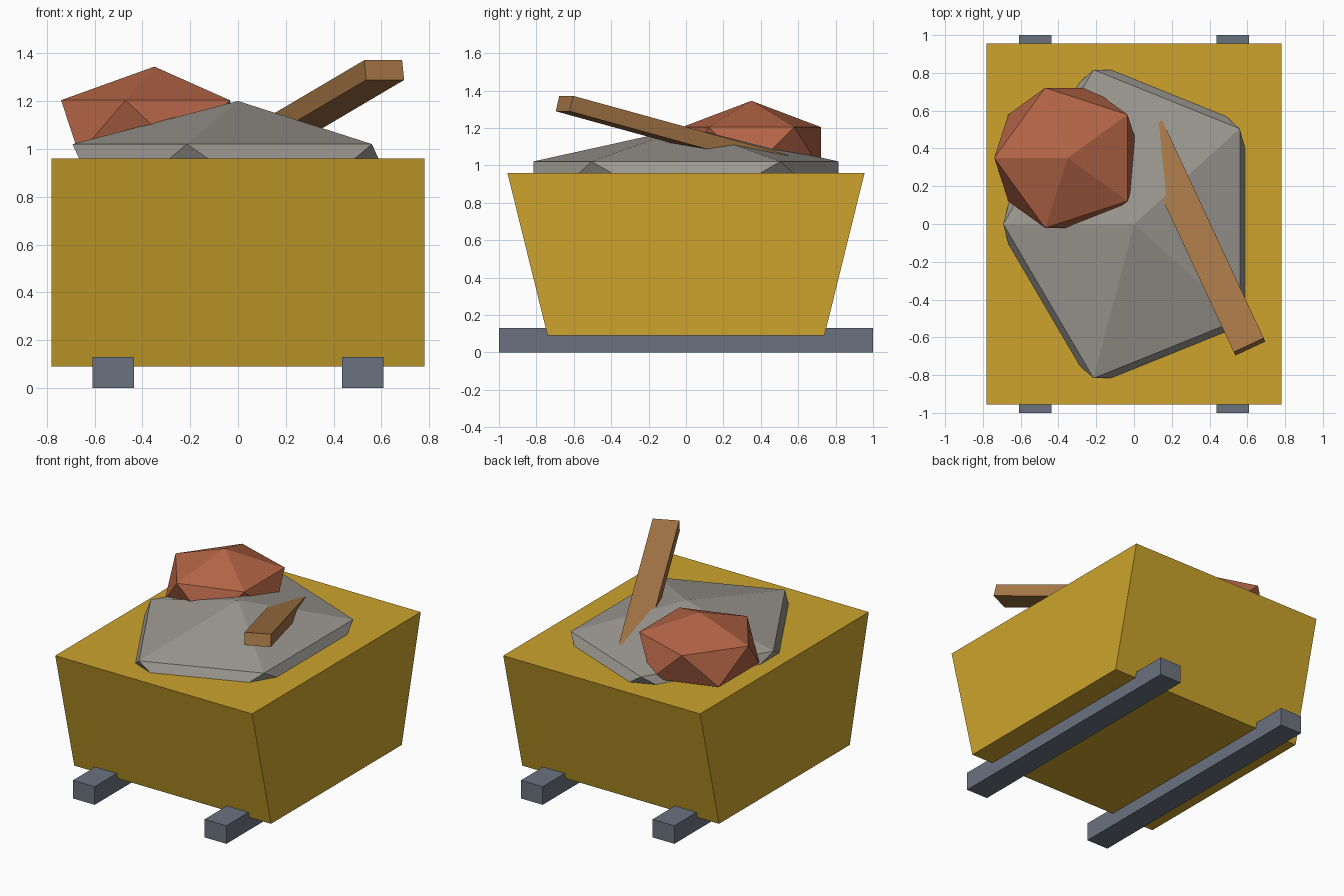
import bpy, bmesh, math
from mathutils import Matrix

if "Cube" in bpy.data.objects:
    bpy.data.objects.remove(bpy.data.objects["Cube"])


def material(name, srgb):
    m = bpy.data.materials.new(name)
    lin = [((c / 255 + 0.055) / 1.055) ** 2.4 for c in srgb]
    m.diffuse_color = (*lin, 1)
    m.use_nodes = True
    m.node_tree.nodes["Principled BSDF"].inputs["Base Color"].default_value = m.diffuse_color
    return m


YELLOW = material("yellow paint", (205, 164, 45))
STEEL = material("blue grey steel", (107, 114, 128))
STONE = material("grey rubble", (156, 152, 145))
BRICK = material("brick red", (180, 101, 70))
WOOD = material("timber brown", (166, 118, 70))


def finish(name, bm, mat):
    bmesh.ops.recalc_face_normals(bm, faces=bm.faces)
    me = bpy.data.meshes.new(name)
    bm.to_mesh(me)
    bm.free()
    me.materials.append(mat)
    ob = bpy.data.objects.new(name, me)
    bpy.context.collection.objects.link(ob)
    return ob


def box(name, size, loc, mat, rot=Matrix()):
    bm = bmesh.new()
    bmesh.ops.create_cube(bm, size=1, matrix=Matrix.Translation(loc) @ rot @ Matrix.Diagonal((*size, 1)))
    return finish(name, bm, mat)


def lump(name, radii, loc, mat):
    # low-poly rock: squashed icosahedron, turned half round
    bm = bmesh.new()
    bmesh.ops.create_icosphere(bm, subdivisions=1, radius=1,
                               matrix=Matrix.Translation(loc) @ Matrix.Rotation(math.pi, 4, 'Z')
                               @ Matrix.Diagonal((*radii, 1)))
    return finish(name, bm, mat)


# skip body: side profile extruded across the width
bm = bmesh.new()
profile = [(-0.74, 0.09), (0.74, 0.09), (0.955, 0.96), (-0.955, 0.96)]
face = bm.faces.new([bm.verts.new((-0.78, y, z)) for y, z in profile])
ext = bmesh.ops.extrude_face_region(bm, geom=[face])
bmesh.ops.translate(bm, vec=(1.56, 0, 0),
                    verts=[g for g in ext["geom"] if isinstance(g, bmesh.types.BMVert)])
# keep the starting side as a closed wall
if not face.is_valid or any(e.is_boundary for e in bm.edges):
    bmesh.ops.holes_fill(bm, edges=[e for e in bm.edges if e.is_boundary])
finish("skip_body", bm, YELLOW)

# ground skids
for side, x in (("left", -0.522), ("right", 0.522)):
    box(side + "_skid", (0.172, 2.0, 0.13), (x, 0, 0.065), STEEL)

# load
lump("rubble_heap", (0.774, 0.96, 0.326), (0, 0, 0.875), STONE)
lump("brick_lump", (0.436, 0.436, 0.254), (-0.35, 0.35, 1.091), BRICK)

# plank sloping down into the heap
tilt = Matrix.Rotation(math.radians(25), 4, 'Z') @ Matrix.Rotation(math.radians(-14), 4, 'X')
box("timber_plank", (0.175, 1.31, 0.085), (0.343, -0.074, 1.172), WOOD, tilt)
